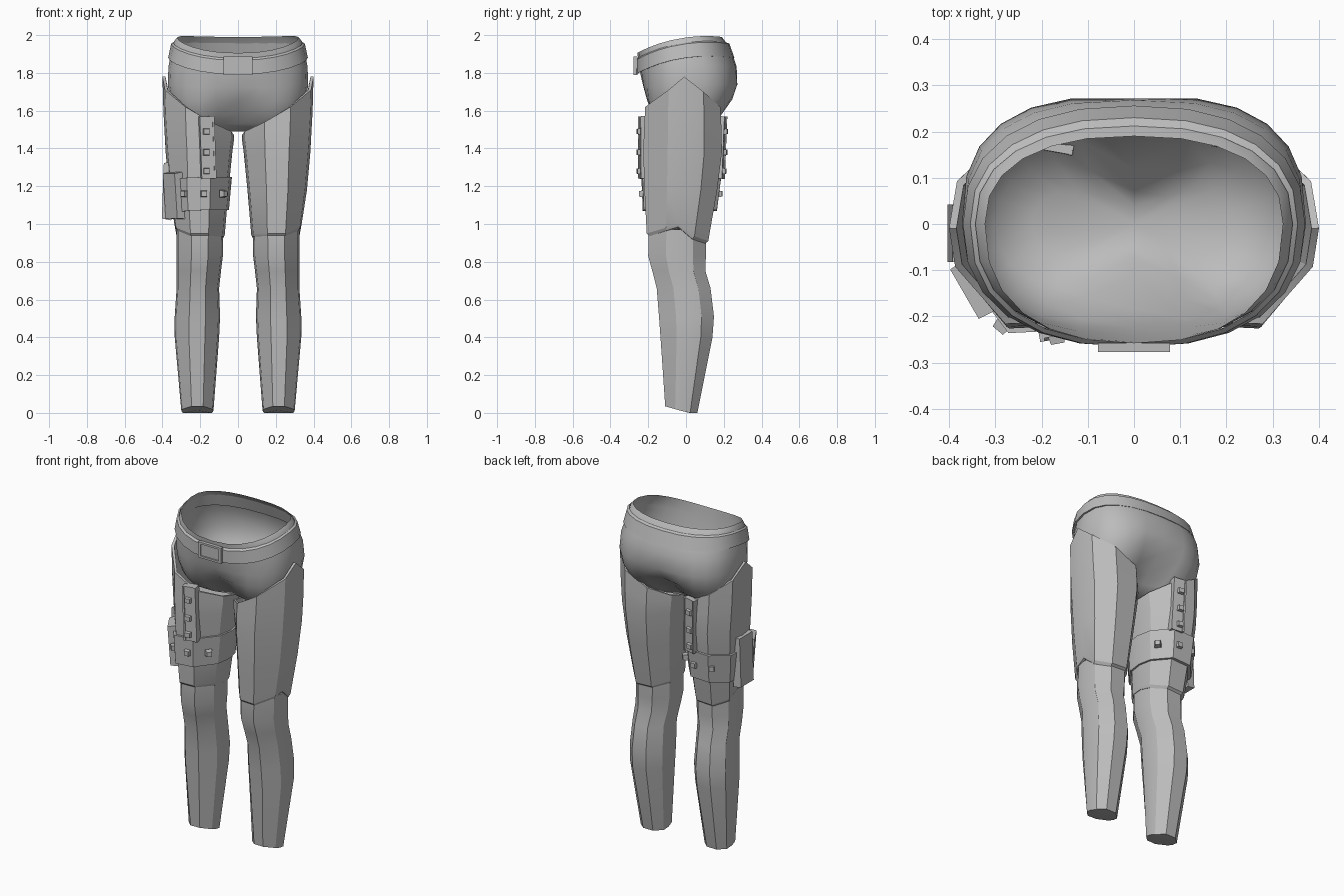
import bpy, bmesh, math
from mathutils import Matrix, Vector

GREY = bpy.data.materials.new("plain_grey")
GREY.diffuse_color = (0.5, 0.5, 0.5, 1)


def finish(name, bm, angle=30):
    bmesh.ops.recalc_face_normals(bm, faces=bm.faces)
    me = bpy.data.meshes.new(name)
    bm.to_mesh(me)
    bm.free()
    me.materials.append(GREY)
    ob = bpy.data.objects.new(name, me)
    bpy.context.collection.objects.link(ob)
    bpy.ops.object.select_all(action='DESELECT')
    ob.select_set(True)
    bpy.context.view_layer.objects.active = ob
    bpy.ops.object.shade_smooth_by_angle(angle=math.radians(angle))
    return ob


def loft(name, rings, angle=30, closed=False, lid=True):
    """Skin rings of points; closed joins the last ring to the first."""
    bm = bmesh.new()
    loops = [[bm.verts.new(p) for p in r] for r in rings]
    n = len(loops[0])
    pairs = list(zip(loops, loops[1:])) + ([(loops[-1], loops[0])] if closed else [])
    for a, b in pairs:
        for i in range(n):
            j = (i + 1) % n
            bm.faces.new((a[i], a[j], b[j], b[i]))
    if not closed:
        for ring in ((loops[0], loops[-1]) if lid else (loops[0],)):
            c = bm.verts.new(sum((v.co for v in ring), Vector()) / n)
            for i in range(n):
                bm.faces.new((ring[i], ring[(i + 1) % n], c))
    return finish(name, bm, angle)


def box(name, loc, size, rz=0, ry=0, rx=0, taper=1.0):
    """Box whose outer (-y) face shrinks by taper."""
    bm = bmesh.new()
    bmesh.ops.create_cube(bm, size=1)
    for v in bm.verts:
        if v.co.y < 0:
            v.co.x *= taper
            v.co.z *= taper
    rot = (Matrix.Rotation(math.radians(rz), 4, 'Z') @ Matrix.Rotation(math.radians(ry), 4, 'Y')
           @ Matrix.Rotation(math.radians(rx), 4, 'X'))
    bm.transform(Matrix.Translation(loc) @ rot @ Matrix.Diagonal((*size, 1)))
    return finish(name, bm)


# ---- pelvis (open at the waist) and belt ----
def tilt(x, y):
    u = min(max((y + 0.27) / 0.46, 0), 1)
    return 0.09 * (1 - (1 - u) ** 2.4) + 0.08 * x * x


def hip_ring(z, rx, yf, yb, dip=0.0, slope=0.0, e=0.85, n=24):
    pts = []
    for i in range(n):
        a = 2 * math.pi * i / n
        c, s = math.cos(a), math.sin(a)
        p = e if s > 0 else 0.85
        x = rx * math.copysign(abs(c) ** p, c)
        y = (yb if s > 0 else -yf) * math.copysign(abs(s) ** p, s)
        y *= 1 - dip * math.exp(-(x / 0.11) ** 2)
        pts.append((x, y, z + slope * tilt(x, y)))
    return pts


loft("pelvis", [
    hip_ring(1.49, 0.22, -0.09, 0.10, 0.6),
    hip_ring(1.53, 0.30, -0.16, 0.16, 0.55),
    hip_ring(1.58, 0.335, -0.20, 0.215, 0.45, 0, 0.78),
    hip_ring(1.65, 0.36, -0.225, 0.262, 0.18, 0.1, 0.74),
    hip_ring(1.72, 0.372, -0.232, 0.28, 0.03, 0.2, 0.74),
    hip_ring(1.78, 0.368, -0.24, 0.268, 0.0, 0.6, 0.76),
    hip_ring(1.83, 0.352, -0.25, 0.238, 0.0, 1),
    hip_ring(1.88, 0.338, -0.255, 0.205, 0, 1),
    hip_ring(1.90, 0.322, -0.258, 0.19, 0, 1)], 50, lid=False)
loft("belt", [
    hip_ring(1.79, 0.357, -0.252, 0.24, 0, 1), hip_ring(1.79, 0.37, -0.266, 0.256, 0, 1),
    hip_ring(1.865, 0.354, -0.266, 0.23, 0, 1), hip_ring(1.872, 0.343, -0.256, 0.212, 0, 1)],
    40, closed=True)
box("buckle_plate", (0, -0.265, 1.838), (0.13, 0.01, 0.07))
for s in (-1, 1):
    box("buckle_side", (s * 0.07, -0.267, 1.838), (0.016, 0.02, 0.096))
    box("buckle_bar", (0, -0.267, 1.838 + s * 0.042), (0.15, 0.02, 0.012))


# ---- legs: ten-cornered section from the outer corner round the front to the back ----
SECTION = [(1, 0.04), (0.93, -0.38), (0.36, -1), (-0.36, -0.97), (-0.92, -0.38),
           (-1, 0.08), (-0.9, 0.5), (-0.38, 1), (0.4, 1), (0.91, 0.55)]


def leg_ring(side, xi, xo, yf, yb, zs, grow=0.0):
    cx, rx = (xi + xo) / 2, (xo - xi) / 2 + grow
    cy, ry = (yf + yb) / 2, (yb - yf) / 2 + grow
    return [(side * (cx + rx * u), cy + ry * v, zs[i] if isinstance(zs, tuple) else zs)
            for i, (u, v) in enumerate(SECTION)]


SHIN = [  # inner x, outer x, front y, back y, height
    (0.13, 0.30, -0.11, 0.06, (0.01, 0.02, 0.035, 0.035, 0.02, 0.01, 0.0, 0.0, 0.0, 0.0)),
    (0.10, 0.335, -0.135, 0.14, 0.40),
    (0.095, 0.335, -0.143, 0.148, 0.51),
    (0.10, 0.325, -0.155, 0.13, 0.66),
    (0.09, 0.325, -0.178, 0.103, 0.75),
    (0.08, 0.325, -0.20, 0.105, 0.83),
    (0.078, 0.325, -0.198, 0.105, 0.97)]
TOP = (1.78, 1.71, 1.62, 1.54, 1.49, 1.47, 1.49, 1.55, 1.62, 1.70)
THIGH = [
    (0.075, 0.33, -0.195, 0.10,
     (0.985, 0.965, 0.935, 0.935, 0.935, 0.93, 0.92, 0.90, 0.895, 0.92)),
    (0.07, 0.337, -0.208, 0.118,
     (1.0, 0.98, 0.95, 0.95, 0.95, 0.945, 0.935, 0.915, 0.91, 0.935)),
    (0.05, 0.365, -0.22, 0.165, 1.18),
    (0.03, 0.383, -0.226, 0.19, 1.38),
    (0.022, 0.395, -0.222, 0.188, (1.6, 1.56, 1.5, 1.46, 1.44, 1.44, 1.45, 1.47, 1.5, 1.55)),
    (0.02, 0.40, -0.216, 0.182, TOP),
    (0.033, 0.384, -0.202, 0.168, TOP),
    (0.06, 0.36, -0.175, 0.14, 1.40)]
for side, label in ((-1, "right"), (1, "left")):
    loft(label + "_lower_leg", [leg_ring(side, *r) for r in SHIN], 25)
    loft(label + "_thigh", [leg_ring(side, *r) for r in THIGH], 25)

# ---- thigh band on the right leg ----
LOW, HIGH = (0.062, 0.352, -0.215, 0.15), (0.046, 0.370, -0.222, 0.172)
ZL = (1.06, 1.06, 1.07, 1.075, 1.075, 1.075, 1.075, 1.075, 1.07, 1.06)
ZH = (1.235, 1.235, 1.245, 1.25, 1.25, 1.25, 1.25, 1.25, 1.245, 1.235)
loft("thigh_band", [
    leg_ring(-1, *LOW, ZL, -0.01), leg_ring(-1, *LOW, ZL, 0.014),
    leg_ring(-1, *HIGH, ZH, 0.014), leg_ring(-1, *HIGH, ZH, -0.01)], 25, closed=True)

# ---- straps and studs, front and back ----
for face, y_top, y_low, name in ((1, -0.216, -0.216, "front"), (-1, 0.180, 0.168, "back")):
    rz = 10 if face == 1 else 170
    lean = math.degrees(math.atan2(abs(y_top) - abs(y_low), 0.34))
    mid = (y_top + y_low) / 2
    box(name + "_strap", (-0.163, mid, 1.405), (0.075, 0.05, 0.33), rz, -2 * face, lean)
    for off in (-0.034, 0.034):
        box(name + "_strap_edge", (-0.163 + off, mid - face * 0.003 + face * off * 0.2, 1.405),
            (0.01, 0.056, 0.33), rz, -2 * face, lean)
    for z in (1.49, 1.38, 1.28):
        y = y_low + (y_top - y_low) * (z - 1.235) / 0.34 - face * 0.03
        box(name + "_strap_stud", (-0.167, y, z), (0.04, 0.026, 0.036), rz, 0, 0, 0.75)
    yb = -0.234 if face == 1 else 0.176
    for x, dy, turn in ((-0.18, 0, 4), (-0.075, 0.06, 45), (-0.285, 0.015, -40)):
        box(name + "_band_stud", (x, yb + face * dy, 1.16), (0.038, 0.03, 0.038),
            turn if face == 1 else 180 - turn, 0, 0, 0.75)

# ---- flat pouches on the outside of the band ----
box("side_pouch", (-0.373, -0.02, 1.175), (0.13, 0.05, 0.31), -90, 0, -2, 0.95)
box("front_pouch", (-0.338, -0.135, 1.15), (0.13, 0.05, 0.25), -60, 0, 4, 0.95)
